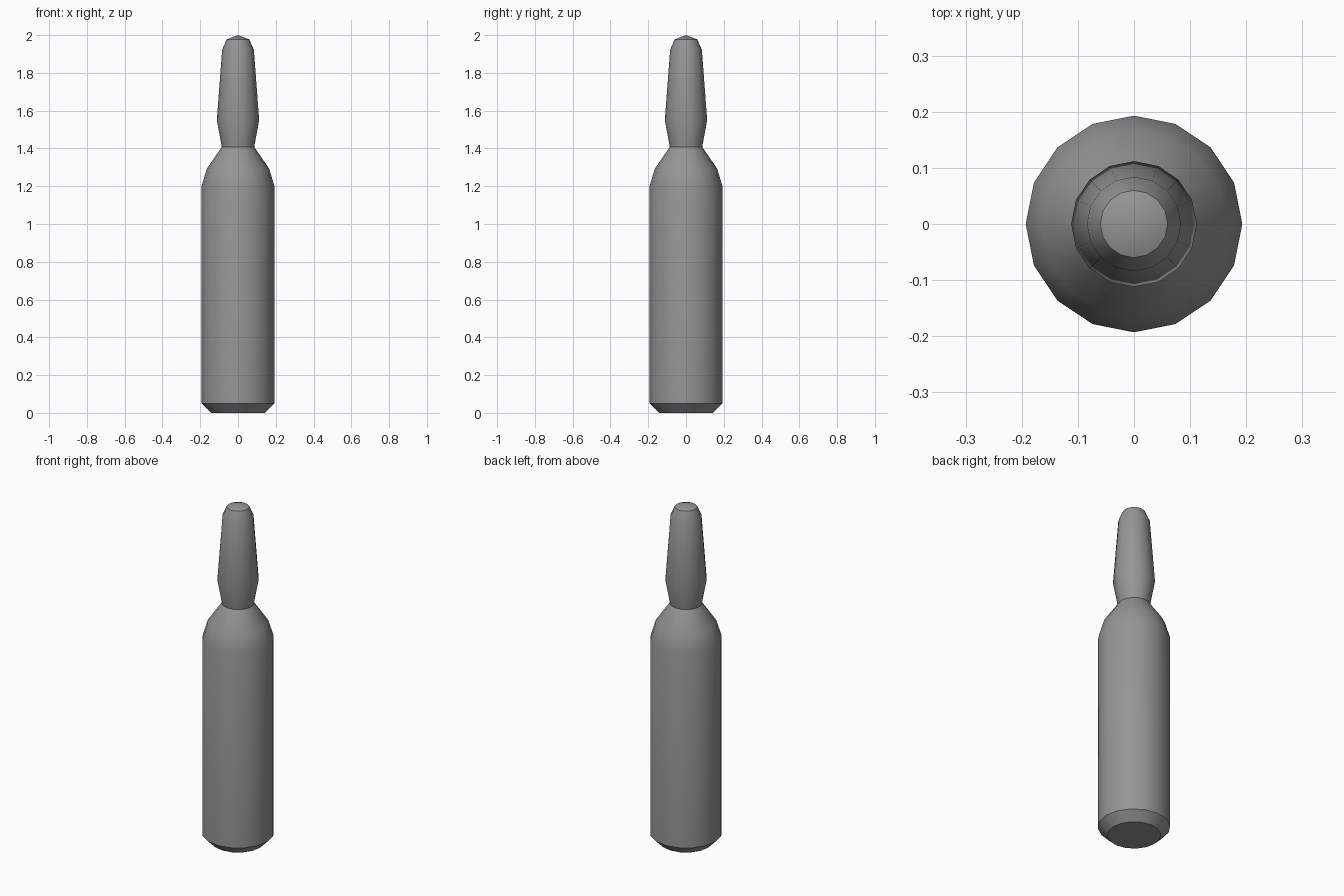
import bpy, bmesh, math

cube = bpy.data.objects.get("Cube")
if cube:
    bpy.data.objects.remove(cube, do_unlink=True)

SIDES = 16

# Single grey glass colour
grey = bpy.data.materials.new("grey_glass")
grey.use_nodes = True
colour = (0.30, 0.30, 0.30, 1)
grey.diffuse_color = colour
grey.node_tree.nodes["Principled BSDF"].inputs["Base Color"].default_value = colour


def lathe(name, profile):
    """Turn a (radius, height) profile around z; radius 0 makes a pole."""
    bm = bmesh.new()
    rings = []
    for r, z in profile:
        n = SIDES if r > 0 else 1
        rings.append([bm.verts.new((r * math.cos(math.tau * i / SIDES),
                                    r * math.sin(math.tau * i / SIDES), z))
                      for i in range(n)])
    for low, high in zip(rings, rings[1:]):
        for i in range(SIDES):
            j = (i + 1) % SIDES
            if len(low) == 1:
                bm.faces.new((low[0], high[j], high[i]))
            elif len(high) == 1:
                bm.faces.new((low[i], low[j], high[0]))
            else:
                bm.faces.new((low[i], low[j], high[j], high[i]))
    mesh = bpy.data.meshes.new(name)
    bm.to_mesh(mesh)
    bm.free()
    mesh.materials.append(grey)
    obj = bpy.data.objects.new(name, mesh)
    bpy.context.collection.objects.link(obj)
    bpy.ops.object.select_all(action='DESELECT')
    obj.select_set(True)
    bpy.context.view_layer.objects.active = obj
    bpy.ops.object.shade_smooth_by_angle(angle=math.radians(30))
    return obj


# Cylindrical body with bevelled base and tapered shoulder
lathe("vial_body", [(0, 0), (0.143, 0), (0.193, 0.05), (0.193, 1.2),
                    (0.165, 1.293), (0.086, 1.408)])

# Break-off tip above the narrow neck
lathe("vial_tip", [(0.086, 1.408), (0.112, 1.55), (0.084, 1.923),
                   (0.06, 1.977), (0, 2)])
